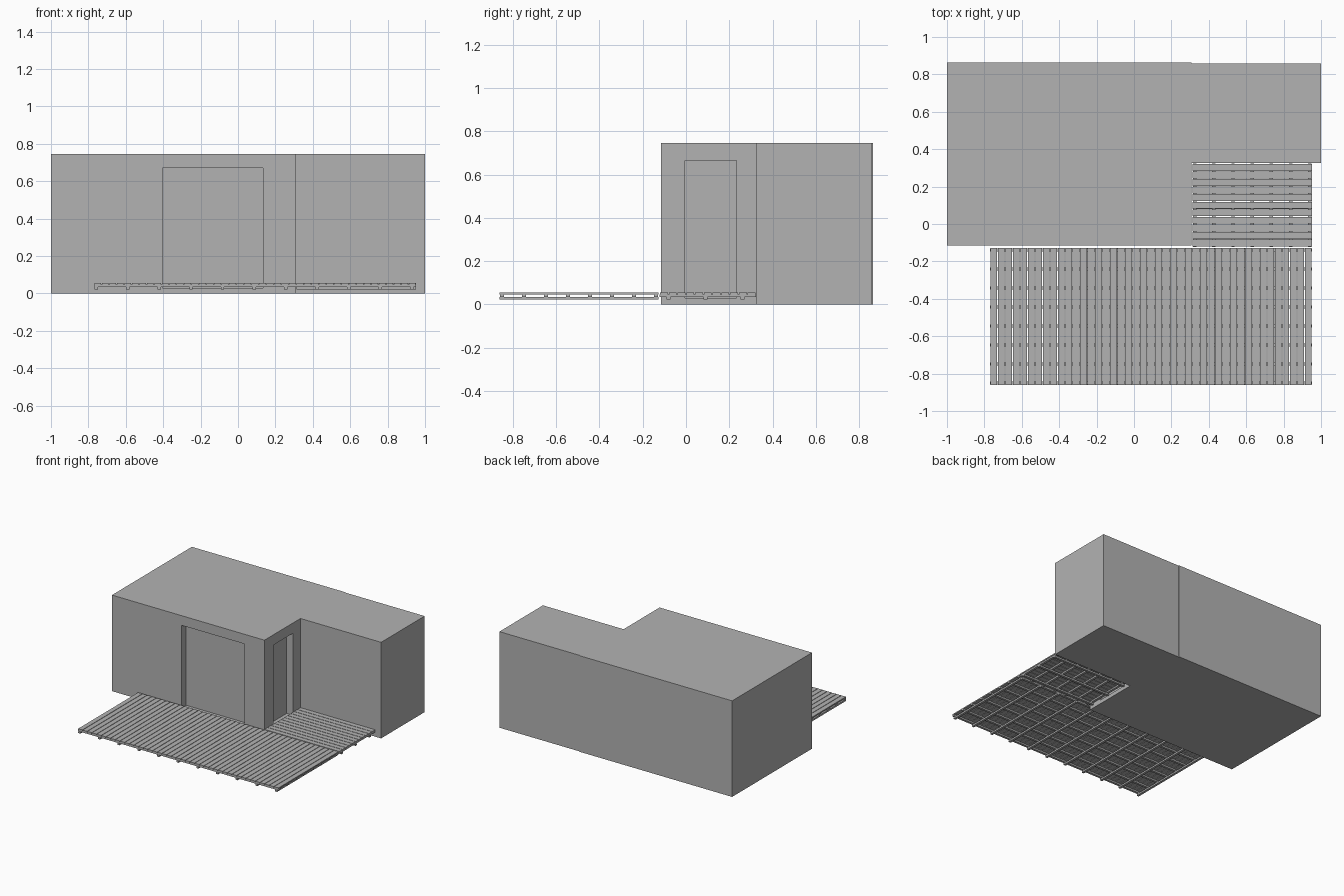
import bpy
import bmesh

old = bpy.data.objects.get("Cube")
if old:
    bpy.data.objects.remove(old, do_unlink=True)

# One plain grey for everything
grey = bpy.data.materials.new("plain_grey")
grey.use_nodes = True
colour = (0.45, 0.45, 0.45, 1)
grey.diffuse_color = colour
grey.node_tree.nodes["Principled BSDF"].inputs["Base Color"].default_value = colour


def make_object(name, bm):
    bmesh.ops.recalc_face_normals(bm, faces=bm.faces)
    mesh = bpy.data.meshes.new(name)
    bm.to_mesh(mesh)
    bm.free()
    mesh.materials.append(grey)
    obj = bpy.data.objects.new(name, mesh)
    bpy.context.collection.objects.link(obj)
    return obj


def add_box(bm, low, high):
    verts = bmesh.ops.create_cube(bm, size=1)["verts"]
    for v in verts:
        for i in range(3):
            v.co[i] = low[i] if v.co[i] < 0 else high[i]


def row(name, axis, span, first, last, count, width, z):
    """Parallel bars along an axis, their centres spread from first to last."""
    bm = bmesh.new()
    for i in range(count):
        mid = first + (last - first) * i / (count - 1)
        side = (mid - width / 2, mid + width / 2)
        x, y = (span, side) if axis == "x" else (side, span)
        add_box(bm, (x[0], y[0], z[0]), (x[1], y[1], z[1]))
    return make_object(name, bm)


def deck(name, axis, length, breadth, boards, joists, bearers):
    """Boards and bearers run along axis; joists cross between them."""
    cross = "y" if axis == "x" else "x"
    pitch = (breadth[1] - breadth[0]) / boards
    gap = 0.004
    row(name + "_boards", axis, length, breadth[0] + pitch / 2,
        breadth[1] - pitch / 2, boards, pitch - gap, (0.047, 0.056))
    row(name + "_joists", cross, breadth, length[0] + 0.012,
        length[1] - 0.012, joists, 0.018, (0.035, 0.047))
    row(name + "_bearers", axis, length, *bearers, 0.018, (0.022, 0.035))


# L-shaped building block
height = 0.745
outline = [(-1, -0.116), (0.308, -0.116), (0.308, 0.325), (1, 0.325),
           (1, 0.858), (0.308, 0.858), (0.308, 0.863), (-1, 0.863)]
bm = bmesh.new()
base = bm.faces.new([bm.verts.new((x, y, 0)) for x, y in outline])
top = bmesh.ops.extrude_face_region(bm, geom=[base])["geom"]
for v in top:
    if isinstance(v, bmesh.types.BMVert):
        v.co.z = height
building = make_object("building", bm)

# Door recesses in the front wall and the inner side wall
recesses = {
    "front_recess": ((-0.403, -0.2, 0.03), (0.135, -0.062, 0.67)),
    "side_recess": ((0.255, -0.004, 0.03), (0.4, 0.232, 0.665)),
}
bpy.context.view_layer.objects.active = building
for name, (low, high) in recesses.items():
    bm = bmesh.new()
    add_box(bm, low, high)
    cutter = make_object(name, bm)
    cutter.hide_render = True
    mod = building.modifiers.new(name, "BOOLEAN")
    mod.operation = "DIFFERENCE"
    mod.solver = "EXACT"
    mod.object = cutter
    bpy.ops.object.modifier_apply(modifier=name)
    bpy.data.objects.remove(cutter, do_unlink=True)

# Slatted timber decks
deck("front_deck", "y", (-0.862, -0.127), (-0.77, 0.952), 43, 8, (-0.758, 0.93, 11))
deck("side_deck", "x", (0.312, 0.952), (-0.122, 0.323), 11, 7, (-0.08, 0.26, 3))
